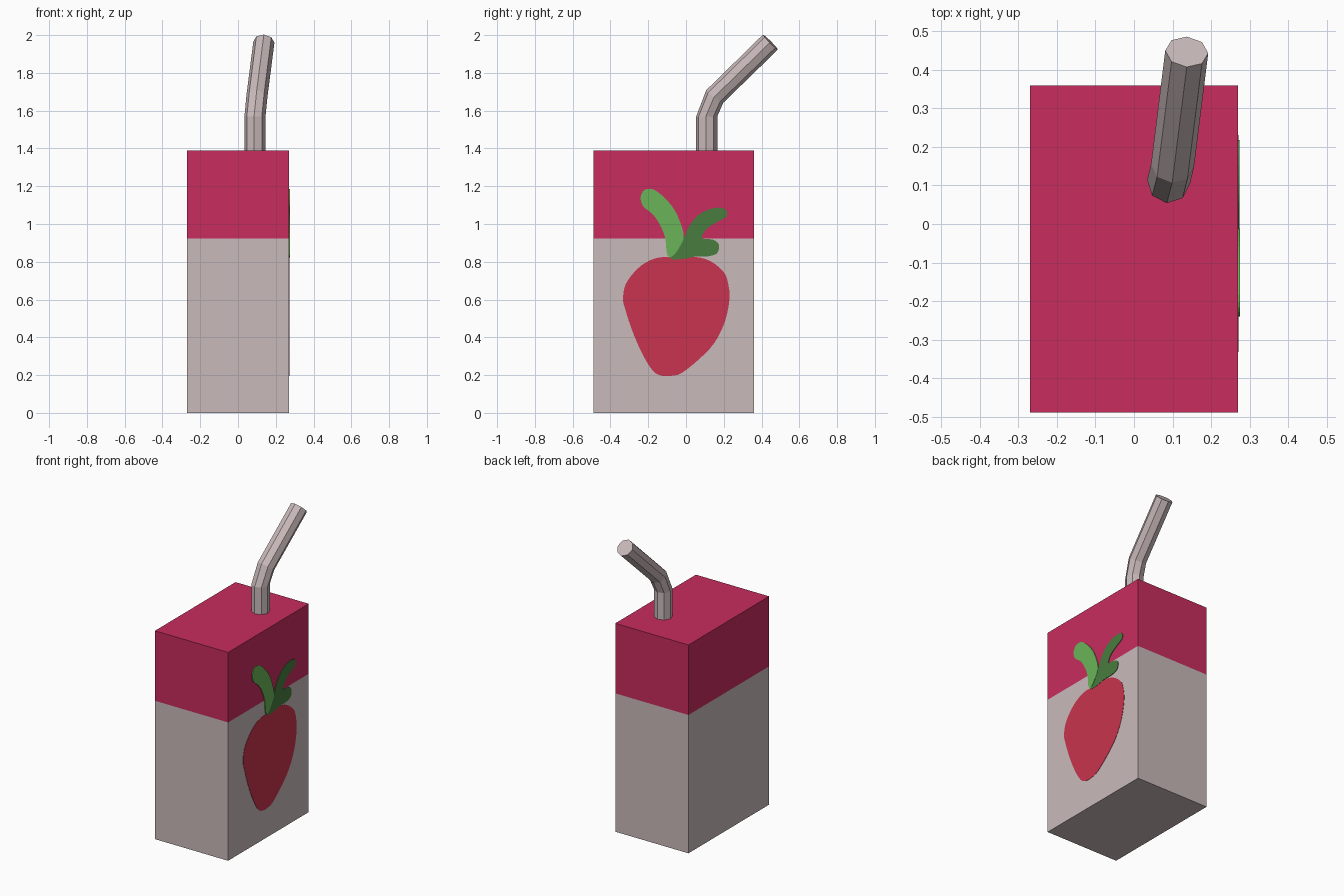
import bpy, bmesh, math
from mathutils import Vector, Matrix

if "Cube" in bpy.data.objects:
    bpy.data.objects.remove(bpy.data.objects["Cube"])


def srgb(r, g, b):
    f = lambda c: c / 12.92 if c <= 0.04045 else ((c + 0.055) / 1.055) ** 2.4
    return (f(r / 255), f(g / 255), f(b / 255), 1)


def material(name, rgb):
    m = bpy.data.materials.new(name)
    m.diffuse_color = srgb(*rgb)
    m.use_nodes = True
    m.node_tree.nodes["Principled BSDF"].inputs["Base Color"].default_value = m.diffuse_color
    return m


CREAM = material("cream", (202, 186, 186))
PINK = material("raspberry_pink", (200, 44, 94))
RED = material("berry_red", (200, 52, 78))
LIGHT = material("light_green", (106, 180, 88))
DARK = material("dark_green", (72, 125, 62))


def finish(bm, name, *mats):
    bmesh.ops.recalc_face_normals(bm, faces=bm.faces)
    me = bpy.data.meshes.new(name)
    bm.to_mesh(me)
    bm.free()
    for m in mats:
        me.materials.append(m)
    ob = bpy.data.objects.new(name, me)
    bpy.context.collection.objects.link(ob)
    return ob


# Carton: box cut at the colour line, upper faces pink
W, Y0, Y1, H, SPLIT = 0.27, -0.49, 0.36, 1.39, 0.923
bm = bmesh.new()
bmesh.ops.create_cube(bm, size=1, matrix=Matrix.Translation((0, (Y0 + Y1) / 2, H / 2))
                      @ Matrix.Diagonal((2 * W, Y1 - Y0, H, 1)))
bmesh.ops.bisect_plane(bm, geom=bm.verts[:] + bm.edges[:] + bm.faces[:],
                       plane_co=(0, 0, SPLIT), plane_no=(0, 0, 1))
for f in bm.faces:
    f.material_index = 1 if f.calc_center_median().z > SPLIT else 0
finish(bm, "carton", CREAM, PINK)

# Straw: eight-sided tube through tilted rings (centre, tilt towards the back)
bm = bmesh.new()
rings = []
for centre, tilt in [((0.09, 0.11, H - 0.02), 0), ((0.09, 0.11, 1.57), 0),
                     ((0.1, 0.152, 1.675), 36), ((0.137, 0.447, 1.963), 45)]:
    rot = Matrix.Rotation(math.radians(7 if tilt else 0), 3, 'Y') @ \
        Matrix.Rotation(math.radians(-tilt), 3, 'X')
    ring = []
    for k in range(8):
        a = math.radians(-5 + 45 * k)
        p = Vector((0.056 * math.cos(a), 0.056 * math.sin(a), 0))
        ring.append(bm.verts.new(Vector(centre) + rot @ p))
    rings.append(ring)
for lo, hi in zip(rings, rings[1:]):
    for k in range(8):
        j = (k + 1) % 8
        bm.faces.new((lo[k], lo[j], hi[j], hi[k]))
bm.faces.new(rings[0][::-1])
bm.faces.new(rings[-1])
finish(bm, "straw", CREAM)


# Printed picture: thin plates on the right side, outlines (y, z) smoothed
def plate(name, pts, thick, mat, steps=3):
    n = len(pts)
    outline = []
    for i in range(n):
        a, b, c, d = (Vector(pts[(i + k) % n]) for k in (-1, 0, 1, 2))
        for s in range(steps):
            t = s / steps
            outline.append(0.5 * (2 * b + (c - a) * t + (2 * a - 5 * b + 4 * c - d) * t * t
                                  + (3 * b - a - 3 * c + d) * t ** 3))
    bm = bmesh.new()
    base = bm.faces.new([bm.verts.new((W - 0.002, p.x, p.y)) for p in outline])
    out = bmesh.ops.extrude_face_region(bm, geom=[base])["geom"]
    bmesh.ops.translate(bm, vec=(thick + 0.002, 0, 0),
                        verts=[v for v in out if isinstance(v, bmesh.types.BMVert)])
    finish(bm, name, mat)


plate("berry", [(-.333, .60), (-.32, .68), (-.26, .76), (-.19, .808), (-.12, .825),
                (-.04, .82), (.05, .825), (.13, .803), (.2, .745), (.224, .68),
                (.23, .60), (.205, .48), (.15, .37), (.07, .285), (-.02, .213),
                (-.07, .197), (-.13, .197), (-.18, .228), (-.24, .33), (-.29, .45),
                (-.322, .55)], 0.002, RED)
plate("dark_leaf", [(-.085, .82), (-.05, .90), (-.01, .93), (.02, .995), (.075, 1.055),
                    (.15, 1.085), (.208, 1.078), (.215, 1.04), (.17, 1.013), (.11, .975),
                    (.085, .925), (.14, .918), (.173, .893), (.165, .845), (.11, .828),
                    (.05, .828), (-.02, .815)], 0.0035, DARK)
plate("light_leaf", [(-.24, 1.145), (-.217, 1.182), (-.165, 1.18), (-.095, 1.12),
                     (-.045, 1.045), (-.012, .945), (-.027, .89), (-.072, .828),
                     (-.1, .84), (-.11, .925), (-.14, 1.0), (-.18, 1.055),
                     (-.228, 1.095)], 0.005, LIGHT)
